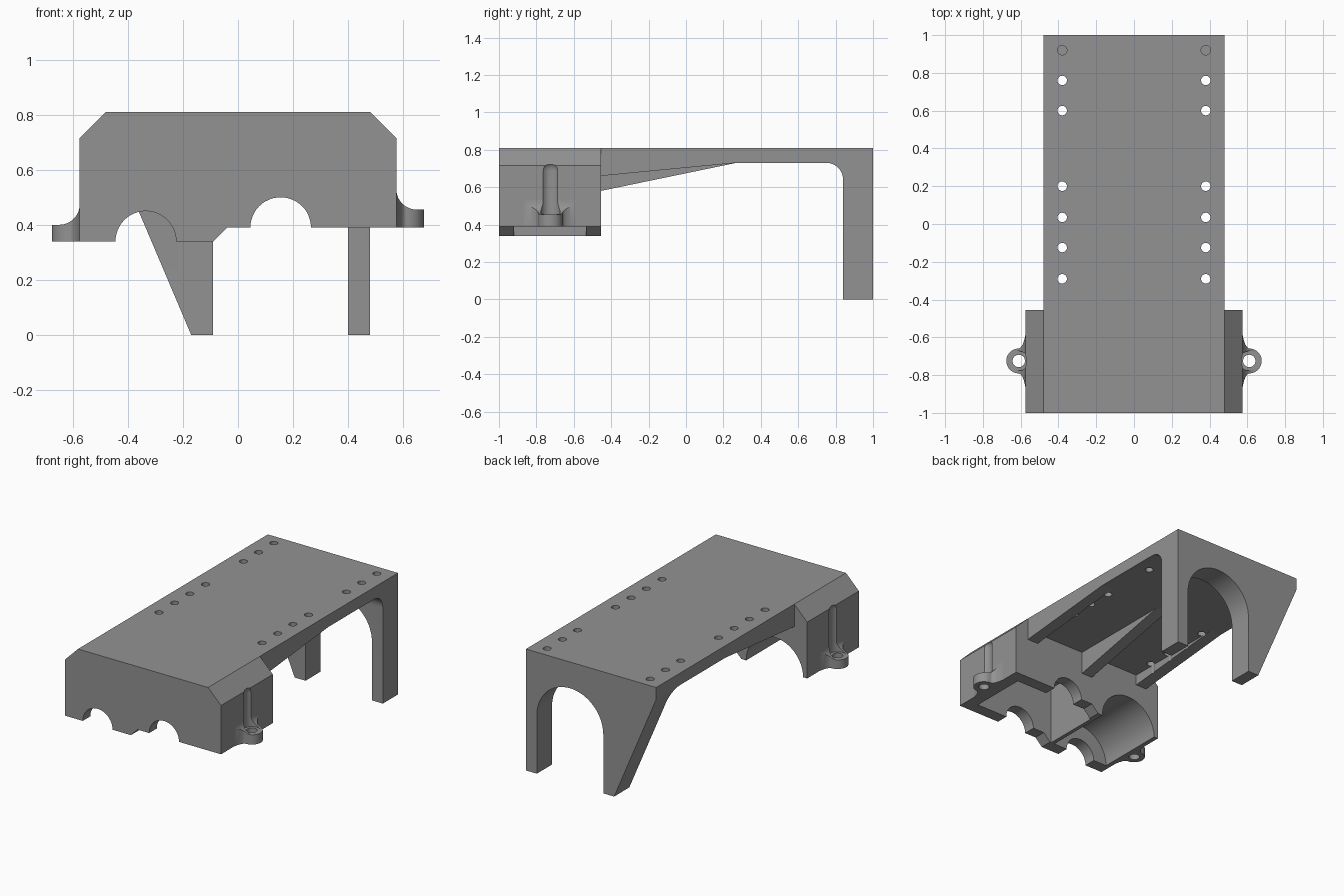
import bpy, bmesh, math
from mathutils import Vector

if "Cube" in bpy.data.objects:
    bpy.data.objects.remove(bpy.data.objects["Cube"])

gray = bpy.data.materials.new("plain_gray")
gray.diffuse_color = (0.29, 0.29, 0.29, 1)
gray.use_nodes = True
gray.node_tree.nodes["Principled BSDF"].inputs["Base Color"].default_value = gray.diffuse_color


def prism(name, pts, axis, lo, hi):
    """Extrude a 2D outline along an axis."""
    place = {"X": lambda a, b, t: (t, a, b),
             "Y": lambda a, b, t: (a, t, b),
             "Z": lambda a, b, t: (a, b, t)}[axis]
    bm = bmesh.new()
    face = bm.faces.new([bm.verts.new(place(a, b, lo)) for a, b in pts])
    new = bmesh.ops.extrude_face_region(bm, geom=[face])["geom"]
    shift = Vector(place(0, 0, hi - lo))
    bmesh.ops.translate(bm, vec=shift, verts=[v for v in new if isinstance(v, bmesh.types.BMVert)])
    bmesh.ops.recalc_face_normals(bm, faces=bm.faces)
    return add(name, bm)


def add(name, bm):
    me = bpy.data.meshes.new(name)
    bm.to_mesh(me)
    bm.free()
    ob = bpy.data.objects.new(name, me)
    bpy.context.collection.objects.link(ob)
    return ob


def arc(cx, cy, r, a0, a1, n=16):
    return [(cx + r * math.cos(math.radians(a0 + (a1 - a0) * i / n)),
             cy + r * math.sin(math.radians(a0 + (a1 - a0) * i / n))) for i in range(n + 1)]


def rod(cx, cy, r, axis, lo, hi, n=40):
    return prism("cutter", arc(cx, cy, r, 0, 360, n)[:-1], axis, lo, hi)


def cut(targets, tool, op="DIFFERENCE"):
    """Apply a boolean to each target, then remove the tool."""
    for ob in targets:
        mod = ob.modifiers.new("cut", "BOOLEAN")
        mod.operation, mod.solver, mod.object = op, "EXACT", tool
        bpy.context.view_layer.update()
        dg = bpy.context.evaluated_depsgraph_get()
        me = bpy.data.meshes.new_from_object(ob.evaluated_get(dg))
        ob.modifiers.clear()
        ob.data = me
    bpy.data.objects.remove(tool)


# Front housing: chamfered shell with a stepped lower edge
housing = prism("front_housing", [
    (-.575, .34), (-.09, .34), (-.04, .39), (.575, .39), (.575, .715),
    (.48, .81), (-.48, .81), (-.575, .715)], "Y", -1, -.455)
# Hollow inside, large gear bore, shaft openings
cut([housing], prism("cutter", [(-.10, .2), (.495, .2), (.495, .68), (.445, .73), (-.10, .73)],
                     "Y", -.92, -.535))
cut([housing], rod(-.335, .34, .21, "Y", -.92, -.4, 64))
cut([housing], rod(-.335, .34, .11, "Y", -1.1, -.9, 48))
cut([housing], rod(.155, .39, .11, "Y", -1.1, -.4, 48))

# Deck and back wall: one side profile with a rounded inner corner
deck = prism("deck_and_back_legs",
             [(-.455, .81), (-.455, .73)] + arc(.75, .64, .09, 90, 0, 12)
             + [(.84, 0), (1, 0), (1, .81)], "X", -.48, .48)
# Arch between the legs, and the sloped outer side of the left leg
cut([deck], prism("cutter", [(.40, -.1)] + arc(.155, .39, .245, 0, 180, 40) + [(-.09, -.1)],
                  "Y", .5, 1.1))
cut([deck], prism("cutter", [(-.48, .73), (-.17, 0), (-.17, -.1), (-.6, -.1), (-.6, .73)],
                  "Y", .5, 1.1))


# Tapered stiffeners under the deck
def taper(name, x0, x1, low):
    return prism(name, [(-.455, .73), (-.455, low), (.27, .73)], "X", x0, x1)


rails = [taper("right_rail", .40, .48, .66), taper("left_rail", -.48, -.40, .66)]
rib = taper("center_rib", -.04, .04, .58)

# Mounting holes in two rows; the last pair is blind
for y in (-.29, -.125, .035, .2, .6, .76, .92):
    for x, rail in zip((.38, -.38), rails):
        low = .72 if y > .9 else .5
        cut([deck, rail] if y < .25 else [deck], rod(x, y, .025, "Z", low, .9, 20))

# Screw lugs on both sides, blended into the housing wall
lugs = []
CY = -.725
for side, name, z0, z1 in ((1, "right_lug", .39, .455), (-1, "left_lug", .34, .40)):
    cx = .61

    def flare(sign):
        out = []
        for i in range(8):
            t = i / 8
            x = (1 - t) ** 2 * .575 + 2 * t * (1 - t) * .585 + t * t * cx
            y = (1 - t) ** 2 * .14 + 2 * t * (1 - t) * .075 + t * t * .065
            out.append((x, CY + sign * y))
        return out

    plan = ([(.56, CY - .14)] + flare(-1) + arc(cx, CY, .066, -90, 90, 24)
            + flare(1)[::-1] + [(.56, CY + .14)])
    lug = prism(name, [(side * x, y) for x, y in plan], "Z", z0, z1 + .075)
    # Concave blend from lug top up to the wall
    blend = ([(.5, z0 - .1), (.75, z0 - .1), (.75, z1)]
             + arc(.65, z1 + .075, .075, -90, -180, 12) + [(.575, z1 + .1), (.5, z1 + .1)])
    cut([lug], prism("cutter", [(side * x, z) for x, z in blend], "Y", -1, -.4), "INTERSECT")
    # Domed screwdriver channel and screw hole
    cut([lug, housing], rod(side * cx, CY, .052, "Z", z1, .69, 32))
    bm = bmesh.new()
    bmesh.ops.create_uvsphere(bm, u_segments=32, v_segments=16, radius=.052)
    bmesh.ops.translate(bm, vec=(side * cx, CY, .69), verts=bm.verts)
    cut([housing], add("cutter", bm))
    cut([lug], rod(side * cx, CY, .033, "Z", .2, .6, 32))
    lugs.append(lug)

# Finish: one colour, smooth curves with sharp edges
for ob in [housing, deck, rib] + rails + lugs:
    ob.data.materials.clear()
    ob.data.materials.append(gray)
    for p in ob.data.polygons:
        p.material_index = 0
    bpy.ops.object.select_all(action="DESELECT")
    ob.select_set(True)
    bpy.context.view_layer.objects.active = ob
    bpy.ops.object.shade_smooth_by_angle(angle=math.radians(30))
